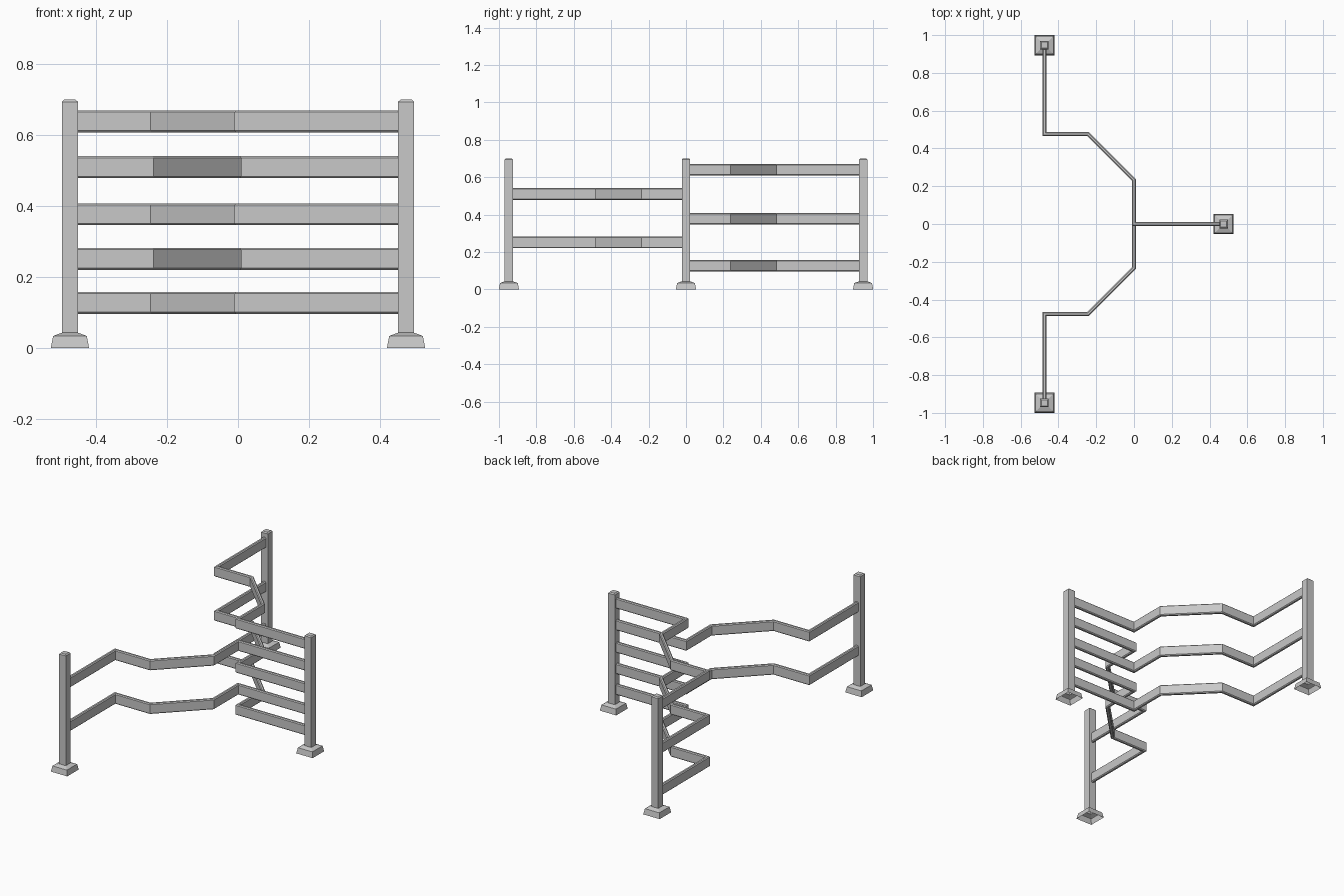
import bpy
import bmesh
from mathutils import Vector

default = bpy.data.objects.get("Cube")
if default:
    bpy.data.objects.remove(default, do_unlink=True)

# Painted metal
metal = bpy.data.materials.new("light_grey_metal")
metal.use_nodes = True
metal.diffuse_color = (0.58, 0.58, 0.58, 1)
metal.node_tree.nodes["Principled BSDF"].inputs["Base Color"].default_value = (0.58, 0.58, 0.58, 1)

X, Y = 0.474, 0.947          # post centres
POST = 0.0225                # post half width
RAIL_T, RAIL_H, CHAMFER = 0.01, 0.031, 0.005


def loft(name, rings, cap_start=True, cap_end=True):
    """Skin a list of equal-sized point rings into one object."""
    bm = bmesh.new()
    loops = [[bm.verts.new(p) for p in ring] for ring in rings]
    count = len(loops[0])
    for a, b in zip(loops, loops[1:]):
        for i in range(count):
            j = (i + 1) % count
            bm.faces.new((a[i], a[j], b[j], b[i]))
    if cap_start:
        bm.faces.new(loops[0][::-1])
    if cap_end:
        bm.faces.new(loops[-1])
    mesh = bpy.data.meshes.new(name)
    bm.to_mesh(mesh)
    bm.free()
    mesh.materials.append(metal)
    obj = bpy.data.objects.new(name, mesh)
    bpy.context.collection.objects.link(obj)
    return obj


def square(x, y, z, r):
    return [(x + sx * r, y + sy * r, z) for sx, sy in ((-1, -1), (1, -1), (1, 1), (-1, 1))]


def post(name, x, y):
    """Flared foot, square shaft and chamfered cap, open underneath."""
    outline = [(0.054, 0), (0.0475, 0.033), (0.044, 0.035), (POST, 0.043),
               (POST, 0.694), (0.016, 0.7)]
    loft(name, [square(x, y, z, r) for r, z in outline], cap_start=False)


def rail(name, path, z):
    """Chamfered bar swept along a plan path with mitred corners."""
    t, h, c = RAIL_T, RAIL_H, CHAMFER
    section = [(-t + c, -h), (t - c, -h), (t, -h + c), (t, h - c),
               (t - c, h), (-t + c, h), (-t, h - c), (-t, -h + c)]
    pts = [Vector(p) for p in path]
    dirs = [(b - a).normalized() for a, b in zip(pts, pts[1:])]
    rings = []
    for i, p in enumerate(pts):
        before, after = dirs[max(i - 1, 0)], dirs[min(i, len(dirs) - 1)]
        n0, n1 = Vector((before.y, -before.x)), Vector((after.y, -after.x))
        side = (n0 + n1) / (1 + n0.dot(n1))
        rings.append([(p.x + side.x * u, p.y + side.y * u, z + v) for u, v in section])
    obj = loft(name, rings)
    bm = bmesh.new()
    bm.from_mesh(obj.data)
    bmesh.ops.recalc_face_normals(bm, faces=bm.faces)
    bm.to_mesh(obj.data)
    bm.free()


# Three posts
post("front_post", -X, -Y)
post("back_post", -X, Y)
post("left_post", X, 0)

# Zigzag rails: two to the front post, three to the back post
gap = POST - 0.003
for label, s, heights in (("front", -1, (0.251, 0.51)), ("back", 1, (0.127, 0.377, 0.639))):
    plan = [(-X, s * (Y - gap)), (-X, s * 0.476), (-0.243, s * 0.476),
            (0, s * 0.233), (0, 0), (X - gap, 0)]
    for i, z in enumerate(heights):
        rail(f"{label}_rail_{i + 1}", plan, z)
